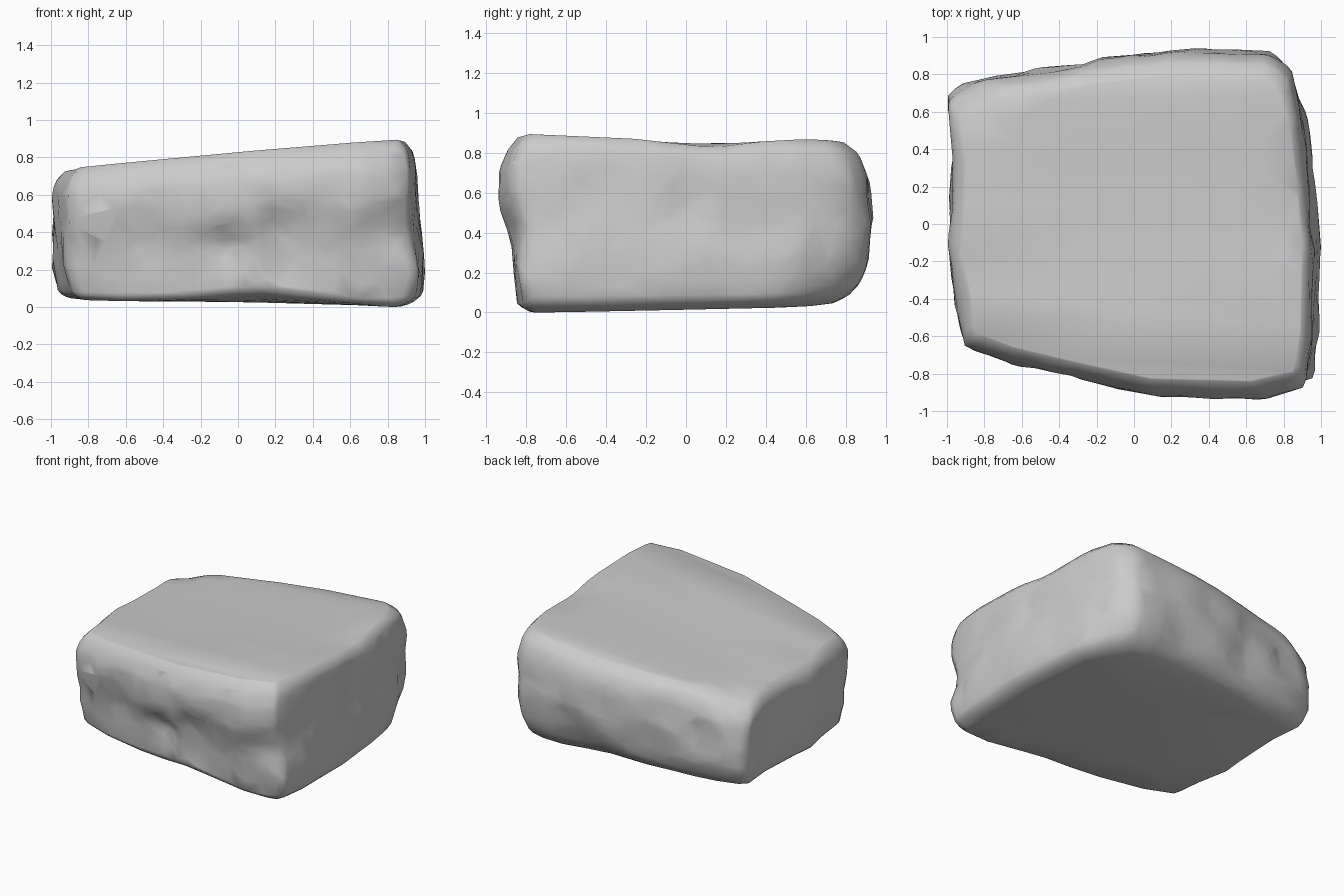
import bpy, bmesh, math
from mathutils import Vector, noise

cube = bpy.data.objects.get("Cube")
if cube:
    bpy.data.objects.remove(cube, do_unlink=True)

# Plan outline of the block, counter-clockwise
OUTLINE = [(-1, .69), (-.97, .4), (-.98, .05), (-1, -.15), (-.94, -.42), (-.91, -.65),
           (-.7, -.73), (-.3, -.83), (.1, -.92), (.7, -.935), (.955, -.88), (.99, -.65),
           (1, -.1), (.97, .25), (.93, .6), (.87, .84), (.76, .935), (.2, .935),
           (-.2, .89), (-.5, .83), (-.78, .79), (-.94, .74)]
# Side profiles: (height fraction, share of the outline reached)
PROFILES = {
    "right": [(0, .88), (.02, .94), (.07, .99), (.3, 1), (.5, .97), (.8, .96), (.94, .94), (1, .9)],
    "left": [(0, .9), (.02, .94), (.06, .97), (.3, 1), (.85, 1), (.94, .975), (1, .93)],
    "front": [(0, .87), (.03, .91), (.2, .915), (.4, .945), (.58, 1), (.8, 1), (.92, .955), (1, .9)],
    "back": [(0, .82), (.03, .88), (.1, .94), (.25, .985), (.5, 1), (.8, .975), (.93, .93), (1, .85)],
}
# Chips and lumps: (centre, radius, depth); a negative depth bulges out
CHIPS = [((-.04, -.86, .32), .1, .05), ((.25, -.9, .42), .14, .05), ((.85, -.9, .45), .13, .05),
         ((-.5, -.78, .4), .14, .03), ((-.62, -.75, .55), .07, -.03), ((.42, -.92, .68), .1, -.02),
         ((.08, -.84, .42), .06, -.03), ((.9, -.84, .2), .1, -.03), ((.25, -.86, .2), .08, .03),
         ((.97, .02, .58), .12, .03), ((.97, .35, .4), .12, .03), ((-.3, .87, .3), .14, .04),
         ((-.7, .8, .45), .1, .04), ((.3, .93, .2), .16, .04)]
SEGMENTS, LEVELS = 128, 26


def lerp_table(table, t):
    for (a, u), (b, v) in zip(table, table[1:]):
        if t <= b:
            return u + (v - u) * (t - a) / (b - a)
    return table[-1][1]


def resample(points, count):
    pts = [Vector(p) for p in points]
    lengths = [(pts[(i + 1) % len(pts)] - p).length for i, p in enumerate(pts)]
    step, out, seg, start = sum(lengths) / count, [], 0, 0
    for i in range(count):
        while i * step > start + lengths[seg]:
            start += lengths[seg]
            seg += 1
        out.append(pts[seg].lerp(pts[(seg + 1) % len(pts)], (i * step - start) / lengths[seg]))
    return out


def height(x, y, t):
    # Underside: slightly tilted, arching up at the middle of the front and back edges
    arch = max(0, 1 - abs(x - .1) / .7)
    bottom = .031 - .02 * x + .02 * y + .18 * abs(y) ** 5 * arch
    # Top: rising to the left side, saddled in the middle, falling away at the back
    top = .797 + .08 * x + .035 * y * y - .01 * y - .2 * max(0, y - .55) ** 2
    top -= .09 * math.exp(-((x + .95) ** 2 + (y - .72) ** 2) / .03)        # worn back corner
    top -= .035 * math.exp(-(x - .9) ** 2 / .015 - (y - .12) ** 2 / .06)  # nick in the edge
    return bottom + (top - bottom) * t


def place(p, t, inward=1):
    sx = lerp_table(PROFILES["right" if p.x > 0 else "left"], t)
    sy = lerp_table(PROFILES["back" if p.y > 0 else "front"], t)
    # The lower back corner on the high side is rounded off
    rounded = 1 - .3 * max(0, min(p.x, p.y) - .55) * (1 - t) ** 3
    x, y = p.x * sx * inward * rounded, p.y * sy * inward * rounded
    co = Vector((x, y, height(x, y, t)))
    if inward == 1:
        # Broken stone on the sides, fading out towards top and bottom
        rough = min(1, 5 * t * (1 - t))
        push = rough * (.018 * noise.noise(co * 3.2) + .018 * noise.noise(co * 8))
        for centre, radius, depth in CHIPS:
            push -= depth * math.exp(-(co - Vector(centre)).length_squared / radius ** 2)
        co += Vector((p.x, p.y, 0)).normalized() * push
    return co


# Stone block, lofted ring by ring from bottom centre to top centre
outline = resample(OUTLINE, SEGMENTS)
steps = [(0, s) for s in (.2, .4, .6, .75, .87, .95)]
steps += [((1 - math.cos(math.pi * i / LEVELS)) / 2, 1) for i in range(LEVELS + 1)]
steps += [(1, s) for s in (.95, .87, .75, .6, .4, .2)]

bm = bmesh.new()
rings = [[bm.verts.new(place(p, t, s)) for p in outline] for t, s in steps]
for low, high in zip(rings, rings[1:]):
    for i in range(SEGMENTS):
        j = (i + 1) % SEGMENTS
        bm.faces.new((low[i], low[j], high[j], high[i]))
for ring, t in ((rings[0][::-1], 0), (rings[-1], 1)):
    centre = bm.verts.new((0, 0, height(0, 0, t)))
    for i in range(SEGMENTS):
        bm.faces.new((ring[i], ring[(i + 1) % SEGMENTS], centre))
bmesh.ops.smooth_vert(bm, verts=bm.verts, factor=.5, use_axis_x=True, use_axis_y=True, use_axis_z=True)
bmesh.ops.recalc_face_normals(bm, faces=bm.faces)

mesh = bpy.data.meshes.new("stone_block")
bm.to_mesh(mesh)
bm.free()
block = bpy.data.objects.new("stone_block", mesh)
bpy.context.collection.objects.link(block)

# Irregular chiselled facets
facets = block.modifiers.new("facets", "DECIMATE")
facets.ratio = .18

# Grey stone
stone = bpy.data.materials.new("grey_stone")
stone.use_nodes = True
stone.diffuse_color = (.6, .6, .6, 1)
stone.node_tree.nodes["Principled BSDF"].inputs["Base Color"].default_value = (.6, .6, .6, 1)
mesh.materials.append(stone)

bpy.context.view_layer.objects.active = block
block.select_set(True)
bpy.ops.object.shade_smooth()
